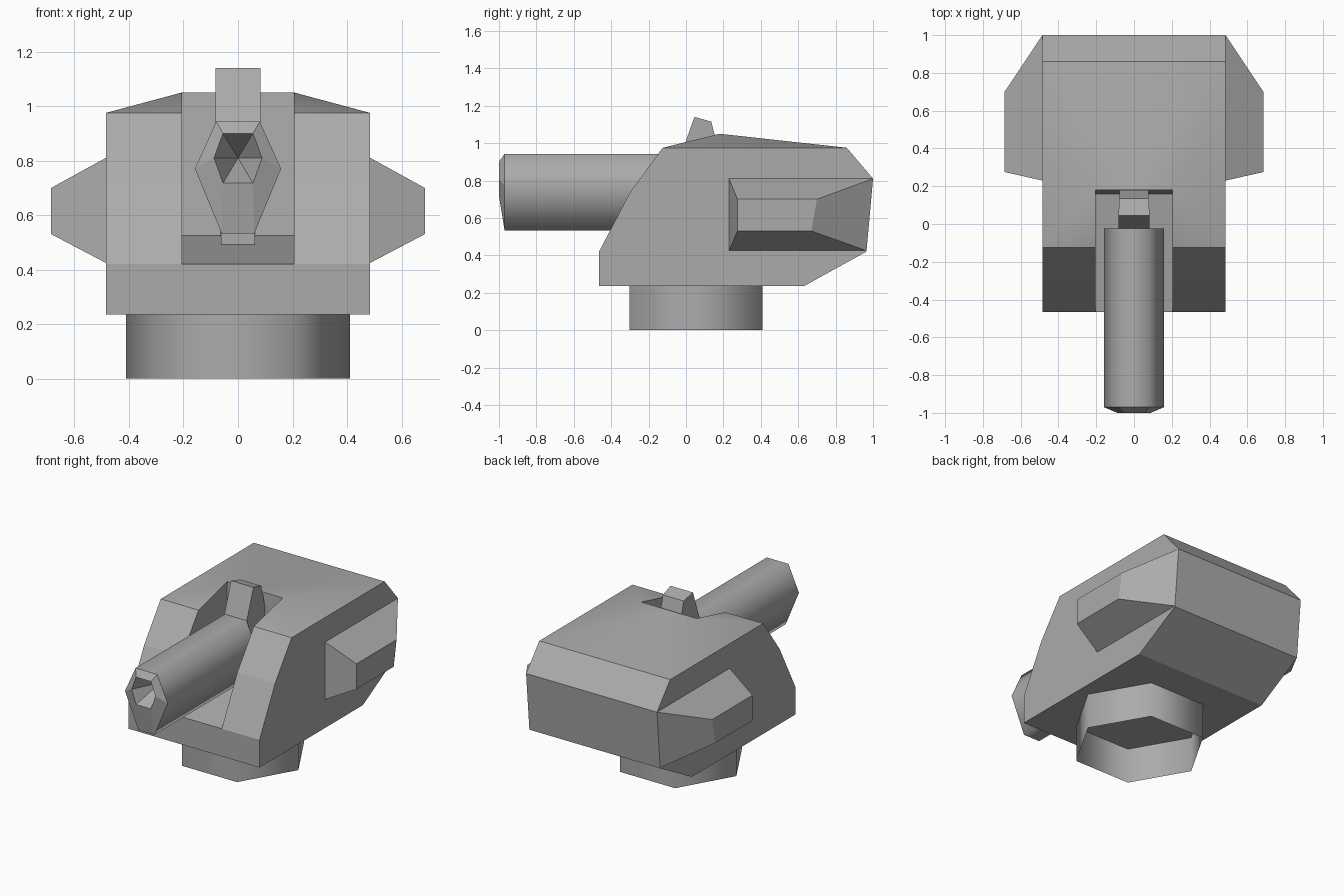
import bpy, bmesh

if "Cube" in bpy.data.objects:
    bpy.data.objects.remove(bpy.data.objects["Cube"])

grey = bpy.data.materials.new("dark_grey")
grey.diffuse_color = (.41, .41, .41, 1)
grey.use_nodes = True
grey.node_tree.nodes["Principled BSDF"].inputs["Base Color"].default_value = grey.diffuse_color


def finish(name, bm, mirror=False, smooth=()):
    """Turn a bmesh into an object; smooth lists the face indices to shade smooth."""
    for i, f in enumerate(bm.faces):
        f.smooth = i in smooth
    if mirror:
        geom = bm.verts[:] + bm.edges[:] + bm.faces[:]
        copy = bmesh.ops.duplicate(bm, geom=geom)["geom"]
        for v in [g for g in copy if isinstance(g, bmesh.types.BMVert)]:
            v.co.x *= -1
        bmesh.ops.reverse_faces(bm, faces=[g for g in copy if isinstance(g, bmesh.types.BMFace)])
        bmesh.ops.remove_doubles(bm, verts=bm.verts, dist=0.0005)
    bmesh.ops.recalc_face_normals(bm, faces=bm.faces)
    me = bpy.data.meshes.new(name)
    bm.to_mesh(me)
    bm.free()
    me.materials.append(grey)
    ob = bpy.data.objects.new(name, me)
    bpy.context.collection.objects.link(ob)
    return ob


def loft(rings, cap_start=True, cap_end=True):
    """Join closed rings of points with quads."""
    bm = bmesh.new()
    rows = [[bm.verts.new(p) for p in r] for r in rings]
    n = len(rows[0])
    for a, b in zip(rows, rows[1:]):
        for i in range(n):
            j = (i + 1) % n
            bm.faces.new((a[i], a[j], b[j], b[i]))
    if cap_start:
        bm.faces.new(rows[0][::-1])
    if cap_end:
        bm.faces.new(rows[-1])
    return bm


# Armoured housing: half shell from side profile, slot and centre line, mirrored
profile = [(-.465, .235), (-.465, .42), (-.30, .735), (-.125, .975),
           (.86, .975), (1.0, .81), (.965, .42), (.63, .235)]
bm = bmesh.new()
O = [bm.verts.new((.485, y, z)) for y, z in profile]
C = {i: bm.verts.new((0, *profile[i])) for i in (0, 1, 4, 5, 6, 7)}
I = {i: bm.verts.new((.205, *profile[i])) for i in (1, 2, 3)}
peak, peak_mid = [bm.verts.new((x, .18, 1.05)) for x in (.205, 0)]
floor, floor_mid = [bm.verts.new((x, .16, .525)) for x in (.205, 0)]
shell = [(O[3], peak, I[3]),               # softly shaded roof
         (O[3], O[4], peak),
         (O[4], C[4], peak_mid, peak),
         O,
         (O[0], O[1], I[1], C[1], C[0]),
         (O[1], O[2], I[2], I[1]),
         (O[2], O[3], I[3], I[2]),
         (I[1], I[2], I[3], peak, floor),
         (I[1], floor, floor_mid, C[1]),
         (floor, peak, peak_mid, floor_mid)]
shell += [(O[a], O[b], C[b], C[a]) for a, b in ((4, 5), (5, 6), (6, 7), (7, 0))]
for f in shell:
    bm.faces.new(f)
housing = finish("turret_housing", bm, mirror=True, smooth=range(3))

# Side pods: tapered blocks on both flanks
base = [(.23, .81), (1.0, .81), (.965, .425), (.23, .425)]
outer = [(.275, .70), (.70, .70), (.67, .53), (.275, .53)]
bm = loft([[(.485, y, z) for y, z in base], [(.685, y, z) for y, z in outer]], cap_start=False)
finish("side_pods", bm, mirror=True)

# Swivel base: open six-sided collar, smooth shaded
bpy.ops.mesh.primitive_cylinder_add(vertices=6, radius=.41, depth=.235, end_fill_type='NOTHING',
                                    location=(0, .053, .1175), rotation=(0, 0, 1.5707963))
collar = bpy.context.object
collar.name = "swivel_base"
collar.data.materials.append(grey)
for p in collar.data.polygons:
    p.use_smooth = True

# Barrel: tall hexagon tube
hexagon = [(.08, .943), (.158, .77), (.06, .533), (-.06, .533), (-.158, .77), (-.08, .943)]
bm = loft([[(x, y, z) for x, z in hexagon] for y in (-.97, -.025)], cap_start=False)
finish("barrel", bm, smooth=range(6))

# Muzzle: chamfer ring and cone-shaped bore
mouth = [(.055, .90), (.088, .81), (.055, .717), (-.055, .717), (-.088, .81), (-.055, .90)]
bm = loft([[(x, -.97, z) for x, z in hexagon], [(x, -1.0, z) for x, z in mouth]], False, False)
bm.verts.ensure_lookup_table()
rim = bm.verts[6:12]
tip = bm.verts.new((0, -.82, .81))
for i in range(6):
    bm.faces.new((rim[i], rim[(i + 1) % 6], tip))
finish("muzzle", bm)

# Barrel mount: upright wedge behind the barrel, rising above the roof
mount = [(.062, -.03, .493), (.062, -.03, .535), (.083, -.025, .943), (.083, .045, 1.14),
         (.077, .135, 1.115), (.077, .178, .95), (.062, .165, .493)]
bm = loft([[(s * x, y, z) for x, y, z in mount] for s in (-1, 1)])
finish("barrel_mount", bm)

# Keep hard edges crisp where smooth roof meets flat plates
bpy.ops.object.select_all(action='DESELECT')
housing.select_set(True)
bpy.context.view_layer.objects.active = housing
for e in housing.data.edges:
    fs = [p for p in housing.data.polygons if tuple(e.key) in [tuple(k) for k in p.edge_keys]]
    e.use_edge_sharp = any(not p.use_smooth for p in fs)
